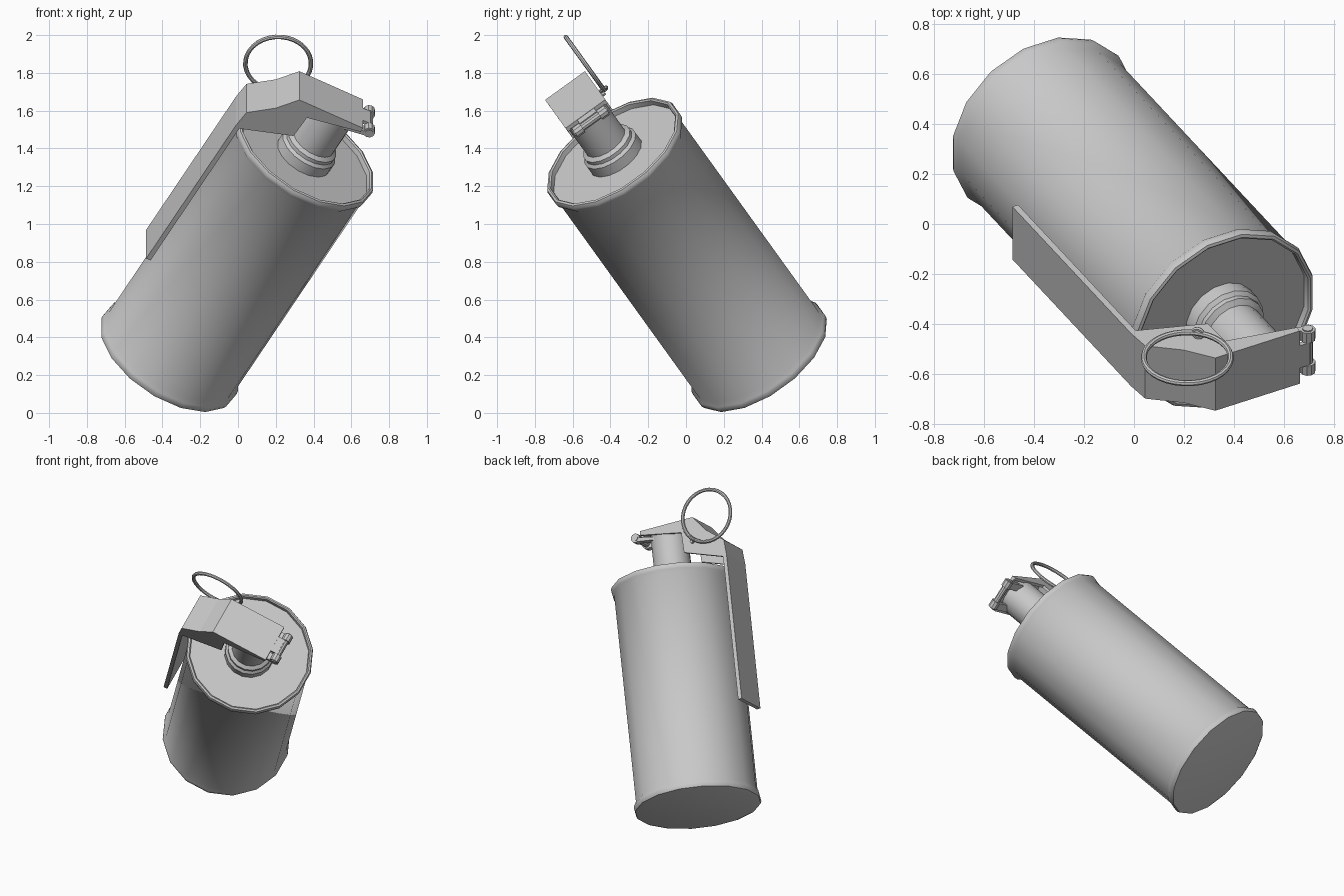
import bpy, bmesh, math
from mathutils import Matrix, Vector

if "Cube" in bpy.data.objects:
    bpy.data.objects.remove(bpy.data.objects["Cube"])

# Tilted frame: local z runs up the can, the lever sits on local -x,
# origin at the centre of the top rim
axis = Vector((0.48, -0.513, 0.712)).normalized()
side = Vector((0, 0.811, 0.585))
side = (side - axis * side.dot(axis)).normalized()
FRAME = Matrix((side.cross(axis), side, axis)).transposed().to_4x4()
FRAME.translation = (0.365, -0.39, 1.385)

grey = bpy.data.materials.new("plain_grey")
grey.diffuse_color = (0.58, 0.58, 0.58, 1)
grey.use_nodes = True
grey.node_tree.nodes["Principled BSDF"].inputs["Base Color"].default_value = grey.diffuse_color


def finish(obj, name, local=Matrix(), smooth=True):
    obj.name = name
    obj.data.materials.clear()
    obj.data.materials.append(grey)
    obj.matrix_world = FRAME @ local
    if smooth:
        bpy.ops.object.select_all(action='DESELECT')
        obj.select_set(True)
        bpy.context.view_layer.objects.active = obj
        bpy.ops.object.shade_smooth_by_angle(angle=math.radians(35))
    return obj


def make(bm, name, local=Matrix(), smooth=True):
    bmesh.ops.recalc_face_normals(bm, faces=bm.faces)
    mesh = bpy.data.meshes.new(name)
    bm.to_mesh(mesh)
    bm.free()
    obj = bpy.data.objects.new(name, mesh)
    bpy.context.collection.objects.link(obj)
    return finish(obj, name, local, smooth)


def lathe(name, profile, n=16, local=Matrix()):
    """Revolve (radius, height) points and cap both ends."""
    bm = bmesh.new()
    rings = []
    for r, z in profile:
        angles = [2 * math.pi * (i + 0.5) / n for i in range(n)]
        rings.append([bm.verts.new((r * math.cos(t), r * math.sin(t), z)) for t in angles])
    for lo, hi in zip(rings, rings[1:]):
        for i in range(n):
            j = (i + 1) % n
            bm.faces.new((lo[i], lo[j], hi[j], hi[i]))
    bm.faces.new(rings[0])
    bm.faces.new(rings[-1])
    return make(bm, name, local)


def prism(name, outline, y0, y1):
    """Extrude an (x, z) outline across the lever width."""
    bm = bmesh.new()
    face = bm.faces.new([bm.verts.new((x, y0, z)) for x, z in outline])
    ext = bmesh.ops.extrude_face_region(bm, geom=[face])
    verts = [v for v in ext["geom"] if isinstance(v, bmesh.types.BMVert)]
    bmesh.ops.translate(bm, verts=verts, vec=(0, y1 - y0, 0))
    return make(bm, name, smooth=False)


def across(x, y, z):
    """Placement whose z axis points along the lever width."""
    return Matrix.Translation((x, y, z)) @ Matrix.Rotation(-math.pi / 2, 4, 'X')


# Can with rolled rims and a recessed lid
lathe("can_body", [(0.392, -1.543), (0.408, -1.537), (0.414, -1.52), (0.411, -1.50),
                   (0.397, -1.475), (0.397, -0.06), (0.411, -0.04), (0.414, -0.02),
                   (0.408, -0.004), (0.396, 0.0), (0.388, -0.006), (0.386, -0.035)])

# Fuze neck with stepped collar
lathe("fuze_neck", [(0.16, -0.04), (0.16, 0.025), (0.145, 0.04), (0.145, 0.06),
                    (0.122, 0.075), (0.122, 0.335)])

# Safety lever: long strip bent over the fuze
prism("safety_lever", [(-0.456, -0.94), (-0.456, 0.05), (-0.447, 0.15), (-0.325, 0.25),
                       (-0.241, 0.357), (0.144, 0.357), (0.144, 0.336), (-0.232, 0.336),
                       (-0.31, 0.235), (-0.425, 0.14), (-0.43, 0.05), (-0.43, -0.94)],
      -0.13, 0.13)

# Lever side flanges
for label, y0, y1 in (("front", -0.13, -0.112), ("back", 0.112, 0.13)):
    prism("lever_flange_" + label,
          [(-0.43, 0.04), (-0.155, 0.136), (-0.15, 0.274), (0.144, 0.33), (0.144, 0.35),
           (-0.241, 0.35), (-0.325, 0.247), (-0.445, 0.15)], y0, y1)

# Hinge: pin, lever tab, curled knuckles and arms reaching from the neck
lathe("hinge_pin", [(0.021, -0.11), (0.021, 0.11)], 10, across(0.195, 0, 0.33))
prism("hinge_tab", [(0.13, 0.335), (0.13, 0.355), (0.19, 0.355), (0.19, 0.335)], -0.055, 0.055)
for s in (-1, 1):
    lathe("hinge_knuckle", [(0.031, -0.024), (0.031, 0.024)], 10, across(0.195, s * 0.08, 0.33))
    prism("hinge_arm", [(0.06, 0.285), (0.06, 0.305), (0.18, 0.33), (0.195, 0.305)],
          s * 0.08 - 0.024, s * 0.08 + 0.024)

# Pull ring hanging on the safety pin
bpy.ops.mesh.primitive_torus_add(major_segments=32, minor_segments=8,
                                 major_radius=0.174, minor_radius=0.012)
finish(bpy.context.object, "pull_ring", across(-0.355, 0.154, 0.332))
lathe("safety_pin", [(0.011, -0.125), (0.011, 0.15)], 8, across(-0.224, 0, 0.19))
bpy.ops.mesh.primitive_torus_add(major_segments=12, minor_segments=6,
                                 major_radius=0.02, minor_radius=0.009)
finish(bpy.context.object, "pin_eye",
       Matrix.Translation((-0.236, 0.154, 0.204)) @ Matrix.Rotation(math.radians(45), 4, 'Y')
       @ Matrix.Rotation(math.pi / 2, 4, 'X') @ Matrix.Rotation(math.pi / 2, 4, 'Y'))
